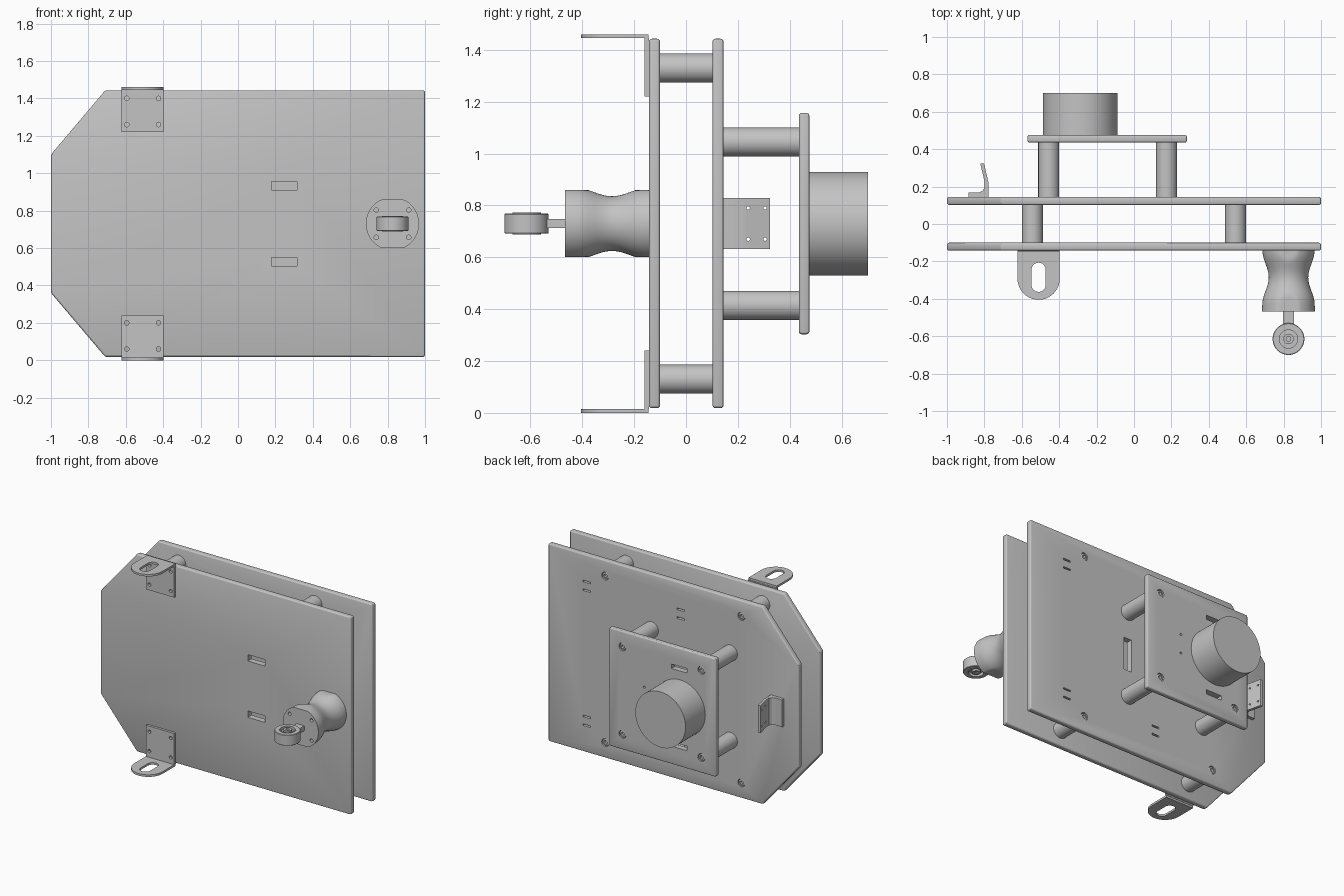
import bpy, bmesh
from math import cos, sin, pi
from mathutils import Vector

cube = bpy.data.objects.get("Cube")
if cube:
    bpy.data.objects.remove(cube)

grey = bpy.data.materials.new("light grey")
grey.use_nodes = True
COLOUR = (0.55, 0.55, 0.55, 1)
grey.diffuse_color = COLOUR
grey.node_tree.nodes["Principled BSDF"].inputs["Base Color"].default_value = COLOUR
MID = 0.73  # mirror height
SHARP = 0.35  # smoothing angle


def place(u, v, w, axis):
    return Vector({"x": (w, u, v), "y": (u, w, v), "z": (u, v, w)}[axis])


def add_prism(bm, pts, axis, lo, hi):
    low, high = [[bm.verts.new(place(u, v, w, axis)) for u, v in pts] for w in (lo, hi)]
    bm.faces.new(low)
    bm.faces.new(high)
    n = len(pts)
    for i in range(n):
        j = (i + 1) % n
        bm.faces.new((low[i], low[j], high[j], high[i]))


def rect(u0, u1, v0, v1):
    return [(u0, v0), (u1, v0), (u1, v1), (u0, v1)]


def circle(u, v, r, n=24):
    return [(u + r * cos(2 * pi * i / n), v + r * sin(2 * pi * i / n)) for i in range(n)]


def arch(u, r, v_top, v_bot, both=False, n=20):
    # strip ending in a half circle at v_bot, and at v_top too when both is set
    pts = [(u - r * cos(pi * i / n), v_bot - r * sin(pi * i / n)) for i in range(n + 1)]
    if both:
        return pts + [(u + r * cos(pi * i / n), v_top + r * sin(pi * i / n)) for i in range(n + 1)]
    return pts + [(u + r, v_top), (u - r, v_top)]


def finish(name, bm):
    bmesh.ops.recalc_face_normals(bm, faces=bm.faces)
    mesh = bpy.data.meshes.new(name)
    bm.to_mesh(mesh)
    bm.free()
    obj = bpy.data.objects.new(name, mesh)
    bpy.context.collection.objects.link(obj)
    mesh.materials.append(grey)
    return obj


def select(obj):
    bpy.ops.object.select_all(action="DESELECT")
    obj.select_set(True)
    bpy.context.view_layer.objects.active = obj


def build(name, solids, cuts=(), bevel=0):
    # solids and cuts are lists of (outline, axis, low, high)
    bm = bmesh.new()
    for s in solids:
        add_prism(bm, *s)
    obj = finish(name, bm)
    if bevel:
        mod = obj.modifiers.new("rounded edges", "BEVEL")
        mod.width, mod.segments = bevel, 3
    cut(obj, cuts)


def cut(obj, cuts):
    select(obj)
    helper = None
    if cuts:
        bm = bmesh.new()
        for c in cuts:
            add_prism(bm, *c)
        helper = finish("cutter", bm)
        helper.hide_render = True
        mod = obj.modifiers.new("holes", "BOOLEAN")
        mod.operation, mod.solver, mod.object = "DIFFERENCE", "EXACT", helper
    for mod in list(obj.modifiers):
        bpy.ops.object.modifier_apply(modifier=mod.name)
    if helper:
        bpy.data.objects.remove(helper)
    bpy.ops.object.shade_smooth_by_angle(angle=SHARP)


def lathe(name, profile, axis, cu, cv, n=64, limit=None):
    # profile of (radius, position along axis); limit flattens the two v sides
    bm = bmesh.new()
    rings = []
    for r, w in profile:
        ring = []
        for u, v in circle(0, 0, r, n):
            if limit:
                v = max(-limit, min(limit, v))
            ring.append(bm.verts.new(place(cu + u, cv + v, w, axis)))
        rings.append(ring)
    for a, b in zip(rings, rings[1:]):
        for i in range(n):
            j = (i + 1) % n
            bm.faces.new((a[i], a[j], b[j], b[i]))
    bm.faces.new(rings[0])
    bm.faces.new(rings[-1])
    obj = finish(name, bm)
    select(obj)
    bpy.ops.object.shade_smooth_by_angle(angle=SHARP)
    return obj


# standoff positions shared by the plates
LOWER = [(x, MID + s * 0.6) for x in (-0.543, 0.543) for s in (-1, 1)]
UPPER = [(x, MID + s * 0.315) for x in (-0.456, 0.174) for s in (-1, 1)]


def screw_holes(spots, y):
    return [(circle(x, z, 0.028), "y", y - 0.018, y + 0.02) for x, z in spots]


def screws(prefix, spots, y):
    for i, (x, z) in enumerate(spots):
        lathe(f"{prefix}_screw_{i + 1}",
              [(0.028, y - 0.025), (0.024, y - 0.006), (0.013, y - 0.004), (0.011, y - 0.016)],
              "y", x, z, 24)


def slots(spots, w, h, y0, y1):
    return [(rect(x - w / 2, x + w / 2, z - h / 2, z + h / 2), "y", y0, y1) for x, z in spots]


# main plates with two chamfered corners
outline = [(-1, 0.36), (-0.71, 0.018), (1, 0.018), (1, 1.443), (-0.71, 1.443), (-1, 1.10)]
build("front_plate", [(outline, "y", -0.143, -0.1)],
      slots([(0.247, MID + s * 0.203) for s in (-1, 1)], 0.138, 0.046, -0.2, 0), 0.012)
vents = [(x, MID + s * z) for x in (0.69, -0.06) for s in (-1, 1) for z in (0.455, 0.518)]
build("back_plate", [(outline, "y", 0.102, 0.145)],
      screw_holes(LOWER, 0.145) + slots(vents, 0.06, 0.012, 0.05, 0.2)
      + slots([(0.175, MID)], 0.06, 0.24, 0.05, 0.2), 0.012)
screws("back_plate", LOWER, 0.145)

# small rear plate
pin_holes = [(circle(0.0, MID + s * 0.07, 0.008), "y", 0.4, 0.5) for s in (-1, 1)]
build("sensor_plate", [(rect(-0.57, 0.283, 0.303, 1.157), "y", 0.435, 0.476)],
      screw_holes(UPPER, 0.476) + pin_holes
      + slots([(-0.28, MID + s * 0.28) for s in (-1, 1)], 0.125, 0.032, 0.4, 0.5), 0.012)
screws("sensor_plate", UPPER, 0.476)

# standoffs
for label, spots, y0, y1 in (("lower", LOWER, -0.101, 0.103), ("upper", UPPER, 0.144, 0.436)):
    for i, (x, z) in enumerate(spots):
        lathe(f"{label}_standoff_{i + 1}", [(0.056, y0), (0.056, y1)], "y", x, z, 40)

# round sensor drum
lathe("sensor_drum", [(0.2, 0.475), (0.2, 0.701)], "y", -0.287, MID, 96)

# angled mounting brackets at top and bottom
for label, s in (("top", 1), ("bottom", -1)):
    z0, z1 = sorted((MID + s * 0.49, MID + s * 0.716))
    f0, f1 = sorted((MID + s * 0.715, MID + s * 0.73))
    holes = [(circle(x, MID + s * z, 0.012), "y", -0.2, -0.1)
             for x in (-0.595, -0.425) for z in (0.53, 0.67)]
    build(f"{label}_bracket_mount", [(rect(-0.623, -0.397, z0, z1), "y", -0.16, -0.142)], holes)
    build(f"{label}_bracket_flange", [(arch(-0.51, 0.113, -0.145, -0.292), "z", f0, f1)],
          [(arch(-0.51, 0.038, -0.245, -0.325, True), "z", f0 - 0.1, f1 + 0.1)])

# bent sensor bracket on the back plate
bend = [(-0.885, 0.144), (-0.778, 0.144), (-0.778, 0.222), (-0.802, 0.324), (-0.822, 0.324),
        (-0.798, 0.222), (-0.798, 0.195), (-0.81, 0.178), (-0.83, 0.168), (-0.885, 0.168)]
build("bent_bracket", [(bend, "z", 0.632, 0.828)],
      [(circle(y, MID + s * 0.06, 0.0065), "x", -0.86, -0.7)
       for y in (0.24, 0.305) for s in (-1, 1)])

# caster: waisted housing with flattened sides
CX = 0.826
steps = 16
waist = [(0.142, -0.467), (0.14, -0.43)]
for i in range(1, steps + 1):
    t = i / steps
    waist.append((0.123 + 0.017 * cos(2 * pi * t) - 0.001 * t, -0.43 + 0.288 * t))
housing = lathe("caster_housing", waist, "y", CX, MID, 96, 0.129)
cut(housing, [(circle(CX + a * 0.087, MID + b * 0.073, 0.012), "y", -0.5, -0.44)
              for a in (-1, 1) for b in (-1, 1)])
build("caster_arm", [(rect(CX - 0.03, CX + 0.03, -0.55, -0.46), "z", 0.713, 0.748)])

# caster wheel, recessed on both sides around a hub
half = [(0.012, 0.032), (0.012, 0.042), (0.028, 0.042), (0.028, 0.02), (0.049, 0.02),
        (0.049, 0.042), (0.055, 0.042), (0.055, 0.039), (0.082, 0.039), (0.085, 0.036)]
lathe("caster_wheel", [(r, MID + h) for r, h in half] + [(r, MID - h) for r, h in half[::-1]],
      "z", CX, -0.615, 48)
